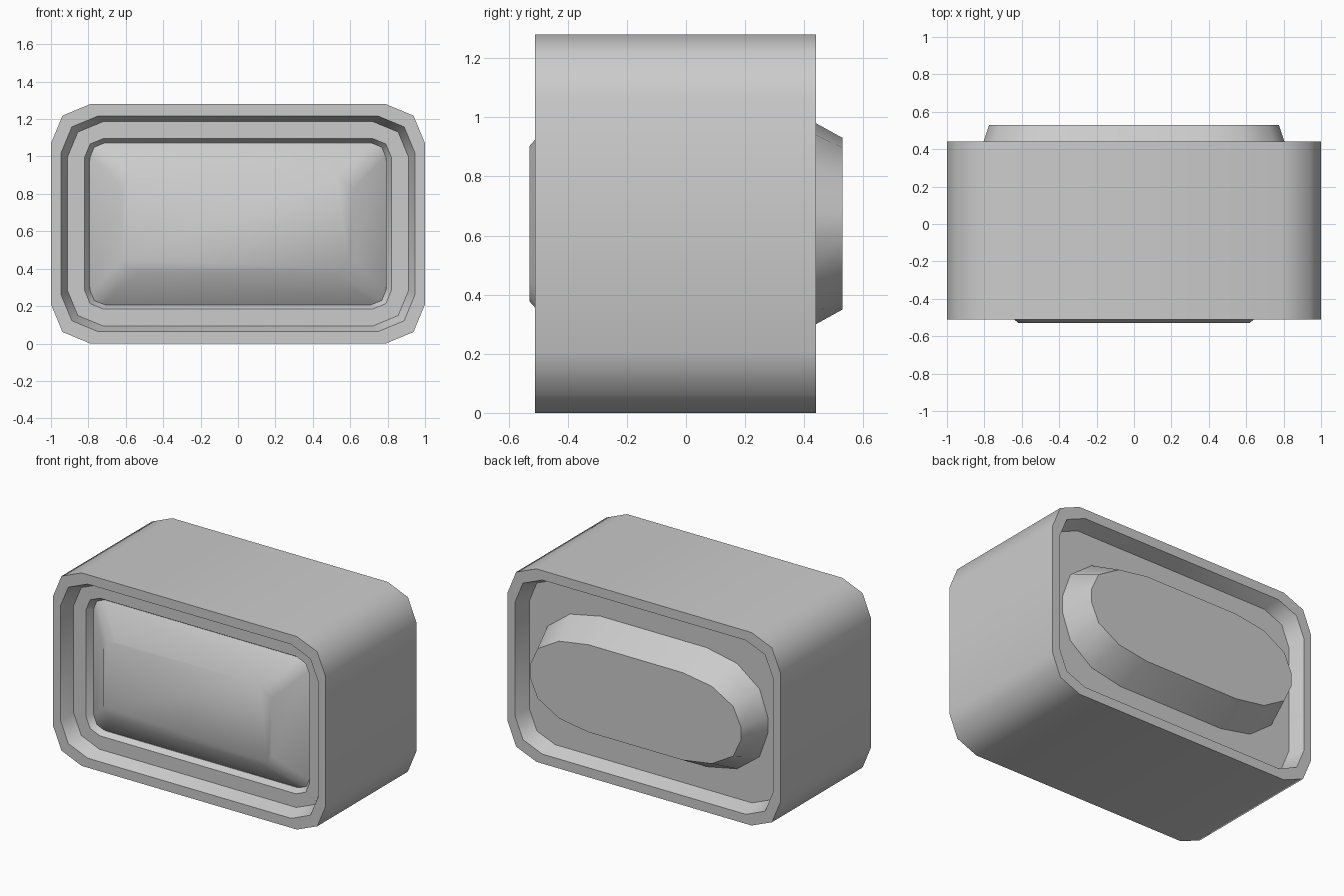
import bpy, math

if "Cube" in bpy.data.objects:
    bpy.data.objects.remove(bpy.data.objects["Cube"])

grey = bpy.data.materials.new("plain_grey")
grey.diffuse_color = (0.6, 0.6, 0.6, 1)
grey.use_nodes = True
grey.node_tree.nodes["Principled BSDF"].inputs["Base Color"].default_value = grey.diffuse_color
CZ = 0.64  # mid height


def ring(y, hw, hh, rx, rz, segs):
    """Rounded rectangle in the XZ plane, with elliptical corners."""
    pts = []
    for q, (sx, sz) in enumerate([(1, 1), (-1, 1), (-1, -1), (1, -1)]):
        for i in range(segs + 1):
            a = math.pi / 2 * (q + i / segs)
            pts.append((sx * (hw - rx) + rx * math.cos(a), y,
                        CZ + sz * (hh - rz) + rz * math.sin(a)))
    return pts


def loft(name, sections, segs, angle):
    """Skin a row of rings from front to back and cap both ends."""
    n = 4 * (segs + 1)
    verts = [p for s in sections for p in ring(*s, segs)]
    faces = []
    for k in range(len(sections) - 1):
        for i in range(n):
            j = (i + 1) % n
            faces.append((k * n + i, k * n + j, (k + 1) * n + j, (k + 1) * n + i))
    faces.append(tuple(reversed(range(n))))
    faces.append(tuple(range((len(sections) - 1) * n, len(sections) * n)))
    me = bpy.data.meshes.new(name)
    me.from_pydata(verts, [], faces)
    me.materials.append(grey)
    ob = bpy.data.objects.new(name, me)
    bpy.context.collection.objects.link(ob)
    # outward normals, then smooth shading with sharp rims
    bpy.ops.object.select_all(action='DESELECT')
    ob.select_set(True)
    bpy.context.view_layer.objects.active = ob
    bpy.ops.object.mode_set(mode='EDIT')
    bpy.ops.mesh.select_all(action='SELECT')
    bpy.ops.mesh.normals_make_consistent(inside=False)
    bpy.ops.object.mode_set(mode='OBJECT')
    bpy.ops.object.shade_smooth_by_angle(angle=math.radians(angle))
    return ob


# Housing: stepped front recess, outer shell, back recess
loft("housing", [
    (-0.38, 0.795, 0.435, 0.09, 0.09, ),
    (-0.42, 0.82, 0.456, 0.10, 0.10),
    (-0.42, 0.912, 0.546, 0.19, 0.19),
    (-0.51, 0.947, 0.577, 0.20, 0.20),
    (-0.51, 1.0, 0.64, 0.21, 0.21),
    (0.44, 1.0, 0.64, 0.21, 0.21),
    (0.44, 0.947, 0.577, 0.20, 0.20),
    (0.34, 0.912, 0.546, 0.19, 0.19),
], 2, 50)

# Front cushion: sloped sides up to a flat face
loft("front_cushion", [
    (-0.53, 0.618, 0.262, 0.09, 0.07),
    (-0.38, 0.79, 0.432, 0.07, 0.07),
], 2, 50)

# Back plug: tapered oval-cornered block
loft("back_plug", [
    (0.34, 0.838, 0.395, 0.45, 0.34),
    (0.53, 0.775, 0.29, 0.43, 0.25),
], 3, 50)
